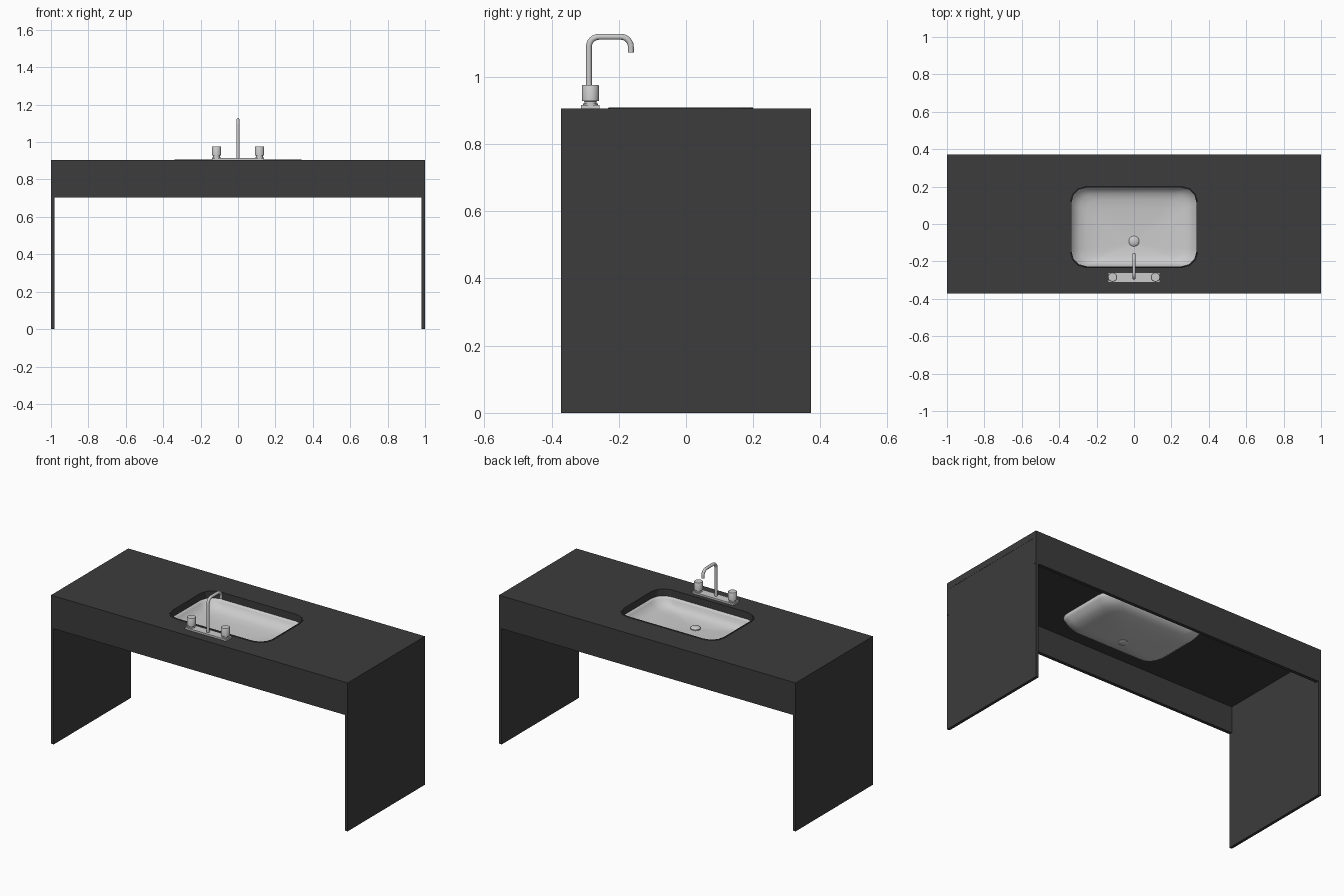
import bpy, bmesh
from math import sin, cos, pi
from mathutils import Vector

if "Cube" in bpy.data.objects:
    bpy.data.objects.remove(bpy.data.objects["Cube"])

TOP = 0.905
SLAB = 0.04
HALF_Y = 0.372
BOWL_Y = -0.016

dark = bpy.data.materials.new("dark_counter")
dark.diffuse_color = (0.045, 0.045, 0.045, 1)
dark.use_nodes = True
dark.node_tree.nodes["Principled BSDF"].inputs["Base Color"].default_value = dark.diffuse_color


def finish(bm, name, mat=None, smooth=False):
    bmesh.ops.recalc_face_normals(bm, faces=bm.faces)
    me = bpy.data.meshes.new(name)
    bm.to_mesh(me)
    bm.free()
    ob = bpy.data.objects.new(name, me)
    bpy.context.collection.objects.link(ob)
    if mat:
        me.materials.append(mat)
    if smooth:
        bpy.ops.object.select_all(action='DESELECT')
        ob.select_set(True)
        bpy.context.view_layer.objects.active = ob
        bpy.ops.object.shade_smooth_by_angle(angle=0.7)
    return ob


def box(name, x0, x1, y0, y1, z0, z1, mat=None):
    bm = bmesh.new()
    bmesh.ops.create_cube(bm, size=1)
    for v in bm.verts:
        v.co = ((x0 + x1) / 2 + v.co.x * (x1 - x0),
                (y0 + y1) / 2 + v.co.y * (y1 - y0),
                (z0 + z1) / 2 + v.co.z * (z1 - z0))
    return finish(bm, name, mat)


def rounded_rect(hx, hy, r, cy, z, seg=3):
    pts = []
    for k, (sx, sy) in enumerate([(1, 1), (-1, 1), (-1, -1), (1, -1)]):
        for i in range(seg + 1):
            a = (k + i / seg) * pi / 2
            pts.append(Vector((sx * (hx - r) + r * cos(a), cy + sy * (hy - r) + r * sin(a), z)))
    return pts


def skin(name, rings, cap=(False, False), wrap=False, mat=None, smooth=False):
    bm = bmesh.new()
    loops = [[bm.verts.new(p) for p in ring] for ring in rings]
    pairs = list(zip(loops, loops[1:])) + ([(loops[-1], loops[0])] if wrap else [])
    for a, b in pairs:
        for i in range(len(a)):
            j = (i + 1) % len(a)
            bm.faces.new((a[i], a[j], b[j], b[i]))
    if cap[0]:
        bm.faces.new(loops[0])
    if cap[1]:
        bm.faces.new(loops[-1])
    return finish(bm, name, mat, smooth)


def lathe(name, x, y, profile, n=20):
    rings = [[Vector((x + r * cos(2 * pi * i / n), y + r * sin(2 * pi * i / n), z))
              for i in range(n)] for r, z in profile]
    return skin(name, rings, cap=(True, True), smooth=True)


# Counter slab with the basin opening
bm = bmesh.new()
outer = [Vector((x, y, TOP)) for x, y in [(1, HALF_Y), (-1, HALF_Y), (-1, -HALF_Y), (1, -HALF_Y)]]
for pts in (outer, rounded_rect(0.335, 0.211, 0.08, BOWL_Y, TOP)):
    vs = [bm.verts.new(p) for p in pts]
    for i in range(len(vs)):
        bm.edges.new((vs[i - 1], vs[i]))
bmesh.ops.triangle_fill(bm, edges=bm.edges[:], use_beauty=True)
ext = bmesh.ops.extrude_face_region(bm, geom=bm.faces[:], use_keep_orig=True)
for v in [g for g in ext["geom"] if isinstance(g, bmesh.types.BMVert)]:
    v.co.z -= SLAB
bmesh.ops.dissolve_limit(bm, angle_limit=0.01, verts=bm.verts[:], edges=bm.edges[:])
finish(bm, "counter_top", dark)

# Aprons and side panels
for s, side, end in ((-1, "front", "left"), (1, "back", "right")):
    y = sorted((s * HALF_Y, s * (HALF_Y - 0.02)))
    box(side + "_apron", -1, 1, *y, 0.705, TOP - SLAB, dark)
    x = sorted((s * 0.999, s * 0.982))
    box(end + "_panel", *x, -HALF_Y, HALF_Y, 0, TOP - SLAB, dark)

# Thin raised lip around the opening
skin("basin_lip", [rounded_rect(0.341, 0.217, 0.084, BOWL_Y, TOP - 0.001),
                   rounded_rect(0.339, 0.215, 0.083, BOWL_Y, TOP + 0.003),
                   rounded_rect(0.334, 0.210, 0.080, BOWL_Y, TOP + 0.003),
                   rounded_rect(0.334, 0.210, 0.080, BOWL_Y, TOP - 0.001)],
     wrap=True, mat=dark)

# Basin bowl, with the floor sloping towards the drain
rings = []
for s, z, cy in [(1.02, TOP - SLAB, 0), (0.985, 0.848, 0), (0.94, 0.830, -0.002),
                 (0.87, 0.815, -0.006), (0.76, 0.805, -0.014), (0.6, 0.799, -0.028),
                 (0.35, 0.794, -0.05), (0.1, 0.791, -0.074)]:
    rings.append(rounded_rect(0.335 * s, 0.211 * s, 0.085 * s, BOWL_Y + cy, z, 6))
bowl = skin("basin_bowl", rings, cap=(False, True), smooth=True)
thick = bowl.modifiers.new("thickness", 'SOLIDIFY')
thick.thickness = 0.005

# Drain
lathe("drain", 0, -0.092, [(0.02, 0.779), (0.028, 0.783), (0.028, 0.797), (0.022, 0.803), (0.008, 0.805)])

# Tap base and handles
box("tap_base", -0.14, 0.14, -0.312, -0.258, TOP, 0.916)
for s, end in ((-1, "left"), (1, "right")):
    lathe(end + "_tap_handle", s * 0.115, -0.284,
          [(0.022, 0.916), (0.022, 0.920), (0.018, 0.921), (0.018, 0.927),
           (0.025, 0.928), (0.025, 0.973), (0.023, 0.976)])

# Spout: round tube swept along a bent path in the yz plane
R = 0.03
path = [(-0.289, 0.916, pi / 2)]
for cy, cz, a0 in ((-0.289 + R, 1.119 - R, pi), (-0.164 - R, 1.119 - R, pi / 2)):
    for i in range(7):
        a = a0 - i / 6 * pi / 2
        path.append((cy + R * cos(a), cz + R * sin(a), a - pi / 2))
path.append((-0.164, 1.073, -pi / 2))
N = 14
tube = []
for y, z, t in path:
    tube.append([Vector((0.009 * cos(2 * pi * i / N),
                         y - 0.009 * sin(2 * pi * i / N) * sin(t),
                         z + 0.009 * sin(2 * pi * i / N) * cos(t))) for i in range(N)])
skin("tap_spout", tube, cap=(True, True), smooth=True)
